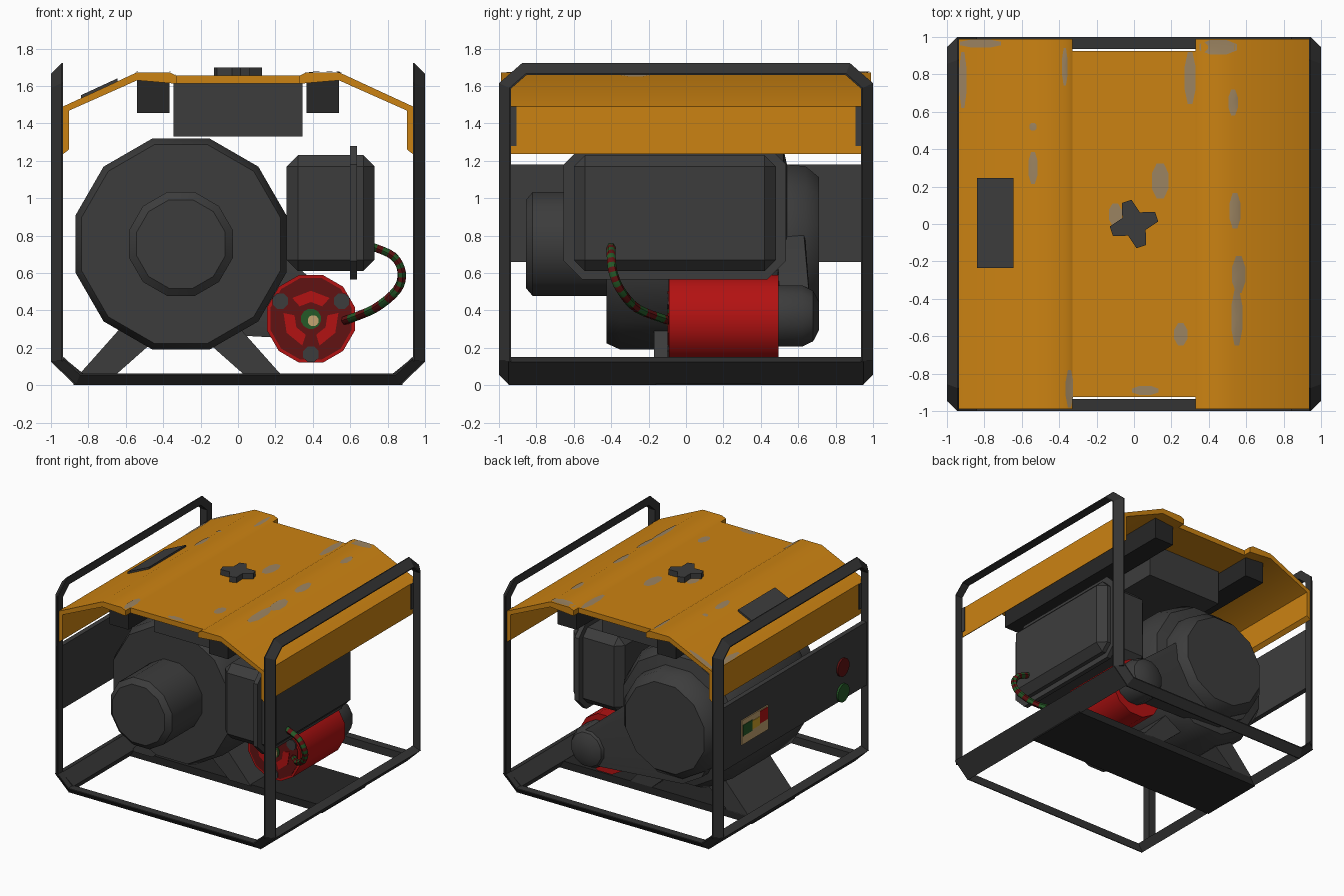
import bpy, bmesh, math
from mathutils import Vector

if "Cube" in bpy.data.objects:
    bpy.data.objects.remove(bpy.data.objects["Cube"])

def mat(name, *rgb):
    m = bpy.data.materials.new(name)
    m.diffuse_color = (*rgb, 1)
    m.use_nodes = True
    m.node_tree.nodes["Principled BSDF"].inputs["Base Color"].default_value = m.diffuse_color
    return m

FRAME = mat("frame grey", .034, .034, .034)
GREY = mat("engine grey", .046, .046, .046)
BLACK = mat("rubber black", .02, .02, .02)
ORANGE = mat("hood orange", .60, .225, .006)
CHIP = mat("worn metal", .33, .23, .12)
RED = mat("red", .45, .006, .006)
DARKRED = mat("dark red", .12, .006, .006)
GREEN = mat("green", .018, .10, .02)
BEIGE = mat("beige", .55, .37, .16)
YELLOW = mat("yellow", .62, .36, .02)

def finish(name, bm, *mats, angle=35):
    bmesh.ops.recalc_face_normals(bm, faces=bm.faces)
    me = bpy.data.meshes.new(name)
    bm.to_mesh(me)
    bm.free()
    for m in mats:
        me.materials.append(m)
    me.shade_smooth()
    me.set_sharp_from_angle(angle=math.radians(angle))
    ob = bpy.data.objects.new(name, me)
    bpy.context.collection.objects.link(ob)
    return ob

def loft(bm, rings, caps=True):
    """Skin a list of equal closed rings of points."""
    vs = [[bm.verts.new(p) for p in r] for r in rings]
    n = len(vs[0])
    for k in range(len(vs) - 1):
        for i in range(n):
            f = bm.faces.new((vs[k][i], vs[k][(i+1) % n], vs[k+1][(i+1) % n], vs[k+1][i]))
            f.material_index = k % 2
    if caps:
        bm.faces.new(vs[0])
        bm.faces.new(vs[-1])

def prism(name, pts, a, b, m, axis='y'):
    """Extrude an outline along y (points are x,z) or x (points are y,z) or z (points are x,y)."""
    to3 = {'y': lambda p, t: (p[0], t, p[1]), 'x': lambda p, t: (t, p[0], p[1]),
           'z': lambda p, t: (p[0], p[1], t)}[axis]
    bm = bmesh.new()
    loft(bm, [[to3(p, t) for p in pts] for t in (a, b)])
    return finish(name, bm, m, m)

def box(name, lo, hi, m, bevel=0):
    bm = bmesh.new()
    bmesh.ops.create_cube(bm, size=1)
    for v in bm.verts:
        v.co = [(lo[i] + hi[i]) / 2 + v.co[i] * (hi[i] - lo[i]) for i in range(3)]
    if bevel:
        bmesh.ops.bevel(bm, geom=bm.edges[:], offset=bevel, segments=1, affect='EDGES')
    return finish(name, bm, m)

def circle(cx, cz, r, n=12):
    return [(cx + r * math.cos((i + .5) * math.tau / n), cz + r * math.sin((i + .5) * math.tau / n))
            for i in range(n)]

def lathe(name, cx, cz, prof, m, n=12):
    """Turned part along y, profile is (y, radius)."""
    bm = bmesh.new()
    loft(bm, [[(x, y, z) for x, z in circle(cx, cz, r, n)] for y, r in prof])
    return finish(name, bm, m, m)

# ---- tubular frame ----
def rail(name, path, side, axis):
    """Square bar with the outer edge cut, mitred along a flat path; side is the outward sign."""
    sec = [(-.032, -.032), (.032, -.032), (.032, -.024), (-.024, .032), (-.032, .032)]
    P = [Vector(p) for p in path]
    mid = sum(P, Vector((0, 0))) / len(P)
    rings = []
    for i, p in enumerate(P):
        d0 = (p - P[i-1]).normalized() if i else (P[1] - p).normalized()
        d1 = (P[i+1] - p).normalized() if i < len(P) - 1 else d0
        n0, n1 = Vector((d0.y, -d0.x)), Vector((d1.y, -d1.x))
        mitre = (n0 + n1) / (1 + n0.dot(n1))
        if mitre.dot(p - mid) < 0:
            mitre = -mitre
        ring = []
        for u, v in sec:
            q, t = p + mitre * u, side * (.968 + v)
            ring.append((t, q.x, q.y) if axis == 'x' else (q.x, t, q.y))
        rings.append(ring)
    bm = bmesh.new()
    loft(bm, rings)
    finish(name, bm, FRAME, FRAME, angle=20)

for s, w in ((-1, "left"), (1, "right")):
    rail(w + "_side_loop", [(-.968, .13), (-.968, 1.60), (-.865, 1.69), (.865, 1.69),
                            (.968, 1.60), (.968, .13)], s, 'x')
    prism(w + "_bottom_rail", [(s * 1, .125), (s * .87, 0), (s * .83, .064), (s * .936, .15)],
          -.95, .95, FRAME)
for s, w in ((-1, "front"), (1, "back")):
    rail(w + "_bottom_bar", [(-.968, .2), (-.968, .14), (-.855, .032), (.855, .032),
                             (.968, .14), (.968, .2)], s, 'y')

# ---- base plate and V legs ----
box("base_plate", (-.88, -.16, .0), (.88, .4, .06), BLACK)
leg = [(-.856, .05), (-.66, .05), (-.40, .28), (-.58, .36)]
prism("left_leg", leg, -.17, .4, GREY)
prism("right_leg", [(-.62 - x, z) for x, z in leg], -.17, .4, GREY)

# ---- engine and generator body ----
EX, EZ = -.305, .755
lathe("engine_body", EX, EZ, [(-.425, .55), (-.35, .585), (.42, .585), (.52, .53), (.54, .44),
                              (.64, .43), (.71, .37)], GREY)
lathe("front_hub", EX, EZ, [(-.855, .245), (-.82, .287), (-.4, .287)], GREY)
lathe("starter_housing", .43, .37, [(.47, .17), (.62, .17), (.68, .14), (.71, .08)], GREY)
bm = bmesh.new()
for cx, cz, r, y0, y1 in ((.43, .37, .13, .5, .66), (EX, EZ - .1, .38, .48, .62)):
    for y in (y0, y1):
        for x, z in circle(cx, cz, r):
            bm.verts.new((x, y, z))
res = bmesh.ops.convex_hull(bm, input=bm.verts[:])
bmesh.ops.delete(bm, geom=[v for v in bm.verts if not v.link_faces], context='VERTS')
finish("housing_web", bm, GREY)

# ---- muffler box with flange ----
box("muffler_box", (.26, -.6, .61), (.73, .48, 1.23), GREY, .06)
y0, y1, z0, z1, c = -.655, .535, .565, 1.28, .1
prism("muffler_flange", [(y0 + c, z0), (y1 - c, z0), (y1, z0 + c), (y1, z1 - c), (y1 - c, z1),
                         (y0 + c, z1), (y0, z1 - c), (y0, z0 + c)], .60, .637, GREY, 'x')

# ---- red starter motor with painted end ----
MX, MZ = .39, .355
lathe("starter_motor", MX, MZ, [(-.09, .243), (.495, .243)], RED)
prism("motor_end", circle(MX, MZ, .225), -.094, -.088, DARKRED)
for k in range(3):
    a = math.radians(30 + 120 * k)
    prism("motor_bolt", circle(MX + .19 * math.cos(a), MZ + .19 * math.sin(a), .045, 8), -.102, -.093, GREY)
    arc = [a + math.radians(60 + t) for t in (-42, 0, 42)]
    prism("motor_red_band", [(MX + .15 * math.cos(t), MZ + .15 * math.sin(t)) for t in arc] +
          [(MX + .09 * math.cos(t), MZ + .09 * math.sin(t)) for t in reversed(arc)], -.099, -.093, RED)
prism("motor_green_ring", circle(MX, MZ, .055), -.1, -.093, GREEN)
prism("motor_terminal", circle(MX + .012, MZ - .01, .03), -.106, -.099, BEIGE)

# ---- striped cable ----
K = [Vector(p) for p in ((.72, -.40, .74), (.83, -.40, .69), (.875, -.39, .605), (.85, -.35, .51),
                         (.73, -.26, .41), (.57, -.09, .345))]
path = []
for i in range(5):
    a, b, c, d = K[max(i-1, 0)], K[i], K[i+1], K[min(i+2, 5)]
    for t in (0, .25, .5, .75):
        path.append(.5 * (2*b + (c-a)*t + (2*a-5*b+4*c-d)*t*t + (3*b-a-3*c+d)*t**3))
path.append(K[5])
rings = []
for i, p in enumerate(path):
    d = (path[min(i+1, len(path)-1)] - path[max(i-1, 0)]).normalized()
    u = d.cross(Vector((.4, 1, .5))).normalized()
    v = d.cross(u)
    rings.append([p + .024 * (u * math.cos(t * math.tau / 6) + v * math.sin(t * math.tau / 6)) for t in range(6)])
bm = bmesh.new()
loft(bm, rings)
finish("cable", bm, GREEN, DARKRED, angle=60)

# ---- control panel on the left side ----
box("control_panel", (-.985, -.96, .66), (-.945, .96, 1.18), GREY)
prism("red_button", circle(-.62, .93, .075), -1.0, -.98, DARKRED, 'x')
prism("green_button", circle(-.62, .72, .075), -1.0, -.98, GREEN, 'x')
box("socket_plate", (-.993, .35, .79), (-.983, .69, .99), BEIGE)
box("socket_green", (-.997, .56, .86), (-.991, .68, .95), GREEN)
box("socket_yellow", (-.997, .46, .87), (-.991, .56, .94), YELLOW)
box("socket_red", (-.997, .36, .88), (-.991, .46, .98), RED)

# ---- tank and rails under the hood ----
box("fuel_tank", (-.345, -.6, 1.33), (.345, .6, 1.615), GREY)
for s, w in ((-1, "left"), (1, "right")):
    box(w + "_hood_rail", (min(s*.54, s*.365), -.9, 1.455), (max(s*.54, s*.365), .9, 1.63), BLACK)

# ---- orange hood ----
top = [(0, 1.655), (.33, 1.655), (.364, 1.673), (.54, 1.673), (.936, 1.49)]
under = [(.904, 1.26), (.904, 1.468), (.54, 1.63), (.33, 1.612)]
for s, w in ((-1, "left"), (1, "right")):
    prism(w + "_hood_side", [(s * x, z) for x, z in top[1:] + [(.936, 1.235)] + under], -.99, .99, ORANGE)
    for t in (-1, 1):
        box("lip_corner_mark", (s * .938 - .004, t * .925 - .02, 1.28), (s * .938 + .004, t * .925 + .02, 1.49), GREY)
prism("hood_centre", [(-.33, 1.655), (.33, 1.655), (.33, 1.612), (-.33, 1.612)], -.925, .925, ORANGE)

def hood_z(x):
    x = abs(x)
    for (a, za), (b, zb) in zip(top, top[1:]):
        if x <= b:
            return za + (zb - za) * (x - a) / (b - a)
    return 1.49

# worn patches that follow the hood surface: x, y, width, length
bm = bmesh.new()
for x, y, w, h in ((-.54, .30, .05, .17), (.14, .23, .09, .19), (.54, .07, .06, .19), (.56, -.27, .07, .2),
                   (.55, -.50, .06, .3), (.25, -.59, .07, .12), (.30, .78, .06, .28), (.53, .65, .05, .14),
                   (-.10, .05, .07, .12), (-.54, .52, .04, .04), (-.915, .77, .04, .3), (-.82, .965, .22, .045),
                   (-.37, .84, .03, .2), (-.345, -.88, .04, .2), (.45, .945, .2, .08), (.06, -.89, .14, .05)):
    ring = []
    for i in range(8):
        a = (i + .5) * math.tau / 8
        px, py = x + w * .54 * math.cos(a), y + h * .54 * math.sin(a)
        ring.append(bm.verts.new((px, py, hood_z(px) + .004)))
    mid = bm.verts.new((x, y, hood_z(x) + .004))
    for i in range(8):
        bm.faces.new((ring[i], ring[(i + 1) % 8], mid))
finish("worn_patches", bm, CHIP)

# hood label plate and fuel cap
xa, xb = -.84, -.645
prism("hood_label_plate", [(xa, hood_z(xa) - .01), (xb, hood_z(xb) - .01), (xb, hood_z(xb) + .016),
                           (xa, hood_z(xa) + .016)], -.235, .245, GREY)
cap = []
for k in range(4):
    for da, r in ((-12, .13), (12, .13), (45, .07)):
        a = math.radians(18 + 90 * k + da)
        cap.append((r * math.cos(a), r * math.sin(a)))
prism("fuel_cap", cap, 1.64, 1.70, GREY, 'z')
